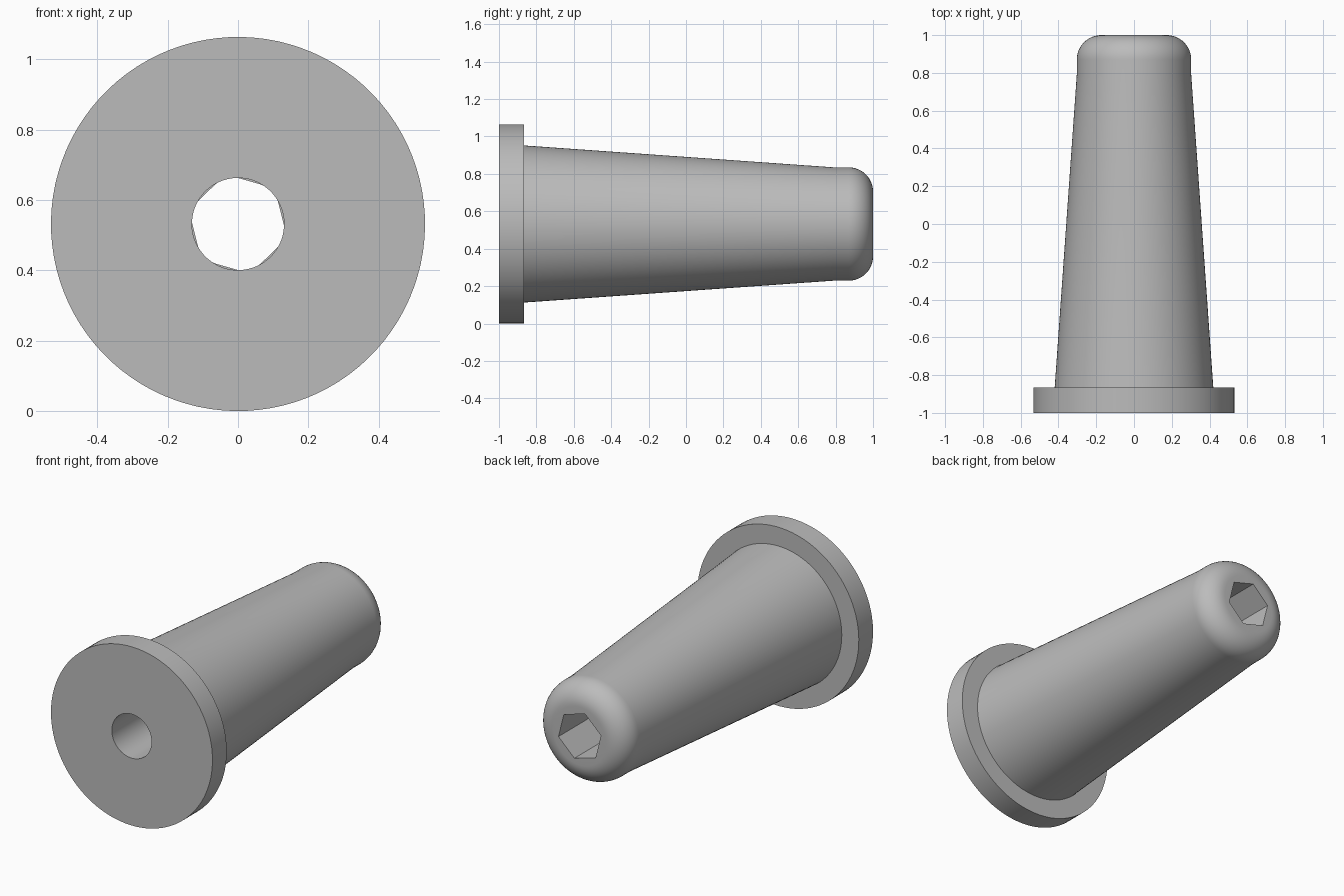
import bpy, bmesh
from math import sin, cos, pi, radians

if "Cube" in bpy.data.objects:
    bpy.data.objects.remove(bpy.data.objects["Cube"])

SEGMENTS = 96
CENTRE_Z = 0.532
FLANGE_R, TIP_R, FILLET = 0.532, 0.303, 0.13
BORE_R, HEX_APOTHEM = 0.131, 0.126
HEX_START = 0.45
HEX_TURN = radians(44)

grey = bpy.data.materials.new("plain grey")
grey.use_nodes = True
grey.diffuse_color = (0.5, 0.5, 0.5, 1)
grey.node_tree.nodes["Principled BSDF"].inputs["Base Color"].default_value = grey.diffuse_color


def round_ring(radius):
    return lambda angle: radius


def hex_ring(apothem):
    # Radius of a hexagon whose corners lie at multiples of 60 degrees
    return lambda angle: apothem / cos(angle % (pi / 3) - pi / 6)


# Profile along y: flange, tapered sleeve, rounded tip, hexagonal socket, round bore
profile = [(-1, round_ring(FLANGE_R)), (-0.866, round_ring(FLANGE_R)),
           (-0.866, round_ring(0.42)), (0.79, round_ring(TIP_R))]
for i in range(13):
    a = i / 12 * pi / 2
    profile.append((1 - FILLET + FILLET * sin(a), round_ring(TIP_R - FILLET + FILLET * cos(a))))
profile += [(1, hex_ring(HEX_APOTHEM)), (HEX_START, hex_ring(HEX_APOTHEM)),
            (HEX_START, round_ring(BORE_R)), (-1, round_ring(BORE_R))]

# Revolve the closed profile about the y axis
bm = bmesh.new()
rings = []
for y, radius in profile:
    ring = []
    for s in range(SEGMENTS):
        angle = 2 * pi * s / SEGMENTS
        r, turn = radius(angle), angle + HEX_TURN
        ring.append(bm.verts.new((r * cos(turn), y, CENTRE_Z + r * sin(turn))))
    rings.append(ring)
for k, ring in enumerate(rings):
    following = rings[(k + 1) % len(rings)]
    for s in range(SEGMENTS):
        t = (s + 1) % SEGMENTS
        bm.faces.new((ring[s], ring[t], following[t], following[s]))
bmesh.ops.recalc_face_normals(bm, faces=bm.faces)

mesh = bpy.data.meshes.new("flanged_sleeve")
bm.to_mesh(mesh)
bm.free()
mesh.materials.append(grey)
sleeve = bpy.data.objects.new("flanged_sleeve", mesh)
bpy.context.collection.objects.link(sleeve)
bpy.context.view_layer.objects.active = sleeve
sleeve.select_set(True)
bpy.ops.object.shade_smooth_by_angle(angle=radians(30))
